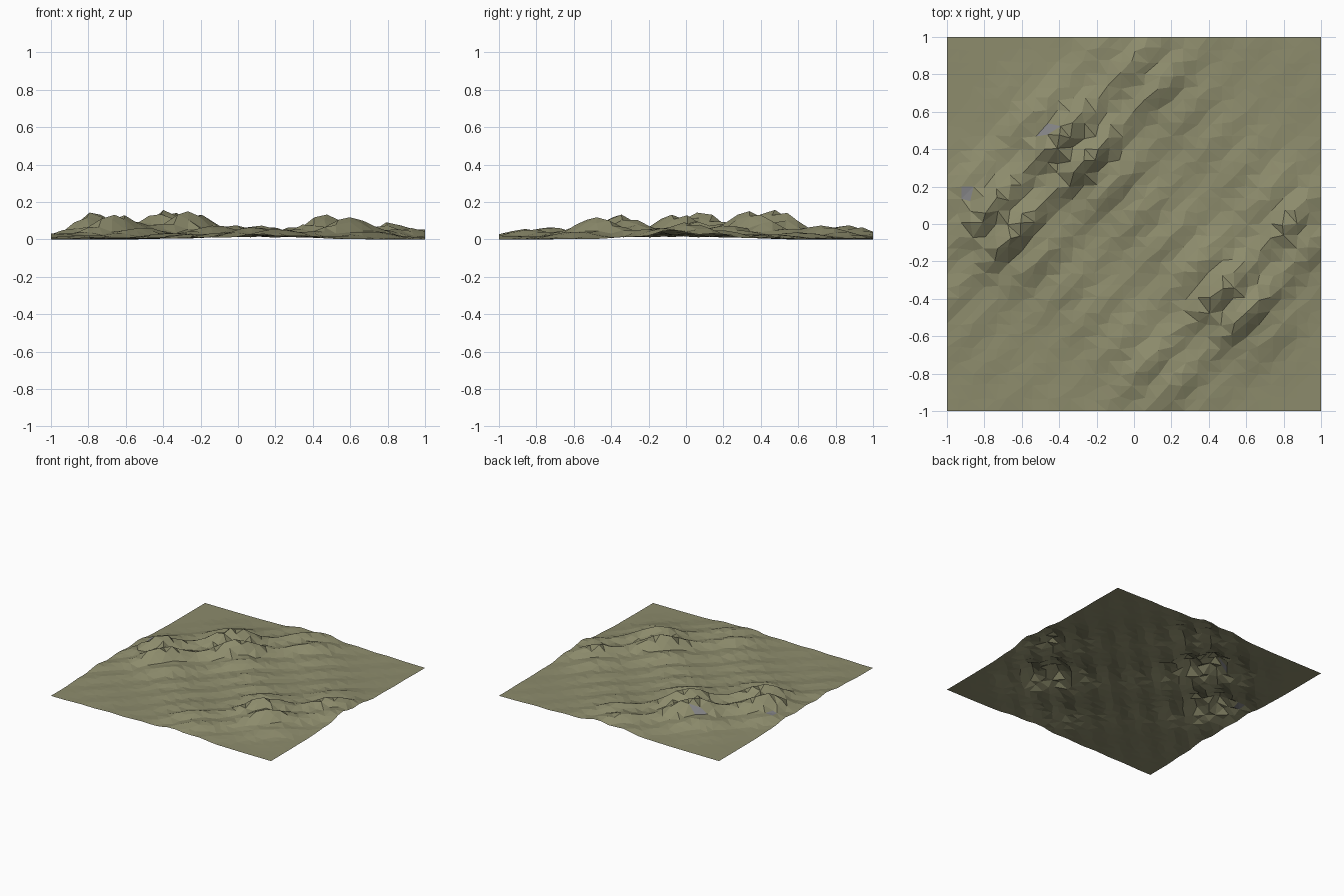
import bpy, bmesh, math, random

if "Cube" in bpy.data.objects:
    bpy.data.objects.remove(bpy.data.objects["Cube"])

random.seed(4)
N = 30  # grid cells per side


def gauss(v, centre, sigma):
    return math.exp(-((v - centre) ** 2) / (2 * sigma ** 2))


# Two diagonal ridge bands: d runs across the ridges, s runs along them
def height(x, y):
    d, s = y - x, x + y
    left_band = 0.180 * gauss(d, 0.76, 0.28) * gauss(s, -0.22, 0.9)
    right_band = 0.140 * gauss(d, -0.93, 0.27) * gauss(s, 0.3, 0.8)
    middle = 0.045 * gauss(d, -0.1, 0.4) * gauss(s, 0.0, 0.9)
    ripple = 0.76 + 0.24 * math.cos(2 * math.pi * (d - 0.87) / 0.28)
    humps = 0.72 + 0.28 * math.cos(2 * math.pi * (s - 0.11) / 0.84)
    # the land settles down towards the left and right borders
    border = 1 - 0.4 * max(0, (abs(x) - 0.8) / 0.2)
    return 0.006 + (left_band + right_band + middle) * ripple * humps * border


def material(name, colour):
    m = bpy.data.materials.new(name)
    m.diffuse_color = (*colour, 1)
    m.use_nodes = True
    m.node_tree.nodes["Principled BSDF"].inputs["Base Color"].default_value = m.diffuse_color
    return m


# Terrain sheet: slightly irregular triangulated grid
bm = bmesh.new()
bmesh.ops.create_grid(bm, x_segments=N, y_segments=N, size=1.0)
for v in bm.verts:
    x, y = v.co.x, v.co.y
    if abs(x) < 0.99:
        v.co.x += random.uniform(-0.012, 0.012)
    if abs(y) < 0.99:
        v.co.y += random.uniform(-0.012, 0.012)
    v.co.z = height(v.co.x, v.co.y) * random.uniform(0.98, 1.02)
bmesh.ops.triangulate(bm, faces=bm.faces[:], quad_method='SHORT_EDGE')
low = min(v.co.z for v in bm.verts)
for v in bm.verts:
    v.co.z -= low

# A few bare rock patches near the crests
rocks = [(-0.89, 0.17), (-0.46, 0.48)]
for f in bm.faces:
    c = f.calc_center_median()
    if any(math.hypot(c.x - rx, c.y - ry) < 0.04 for rx, ry in rocks):
        f.material_index = 1

mesh = bpy.data.meshes.new("terrain")
bm.to_mesh(mesh)
bm.free()
mesh.materials.append(material("dry_grass", (0.265, 0.26, 0.15)))
mesh.materials.append(material("rock", (0.24, 0.24, 0.25)))
terrain = bpy.data.objects.new("terrain", mesh)
bpy.context.collection.objects.link(terrain)
